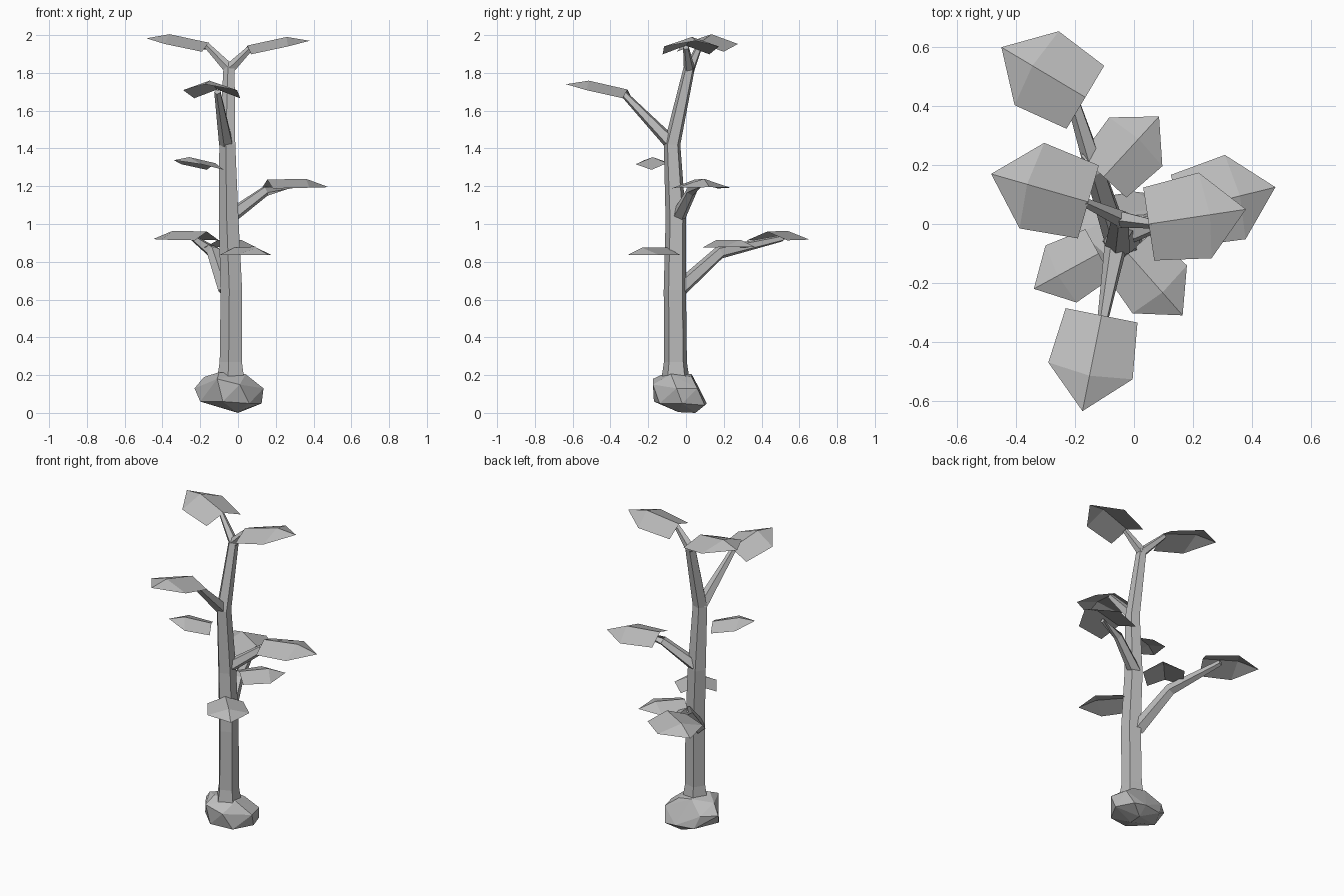
import bpy, bmesh, math
from mathutils import Vector

cube = bpy.data.objects.get("Cube")
if cube:
    bpy.data.objects.remove(cube, do_unlink=True)

grey = bpy.data.materials.new("plain_grey")
grey.use_nodes = True
grey.diffuse_color = (0.5, 0.5, 0.5, 1)
grey.node_tree.nodes["Principled BSDF"].inputs["Base Color"].default_value = (0.5, 0.5, 0.5, 1)


def finish(name, bm, closed=True):
    if closed:
        bmesh.ops.recalc_face_normals(bm, faces=bm.faces)
    mesh = bpy.data.meshes.new(name)
    bm.to_mesh(mesh)
    bm.free()
    mesh.materials.append(grey)
    obj = bpy.data.objects.new(name, mesh)
    bpy.context.collection.objects.link(obj)
    return obj


def limb(name, path, radii, upright=False, sides=5, start=-105):
    """Faceted tapering tube along a path."""
    bm = bmesh.new()
    pts = [Vector(p) for p in path]
    rings = []
    for i, (p, r) in enumerate(zip(pts, radii)):
        a, b = pts[max(i - 1, 0)], pts[min(i + 1, len(pts) - 1)]
        axis = Vector((0, 0, 1)) if upright else (b - a).normalized()
        u = (Vector((1, 0, 0)) - axis * axis.x)
        if u.length < 0.5:
            u = Vector((0, 1, 0)) - axis * axis.y
        u.normalize()
        v = axis.cross(u)
        ring = []
        for k in range(sides):
            t = math.radians(start) + math.tau * k / sides
            ring.append(bm.verts.new(p + r * (u * math.cos(t) + v * math.sin(t))))
        rings.append(ring)
    for low, high in zip(rings, rings[1:]):
        for k in range(sides):
            j = (k + 1) % sides
            bm.faces.new((low[k], low[j], high[j], high[k]))
    bm.faces.new(rings[0][::-1])
    bm.faces.new(rings[-1])
    return finish(name, bm)


def leaf(name, base, tip):
    """Folded leaf blade: raised midrib, drooping sides and tip."""
    base, tip = Vector(base), Vector(tip)
    flat = Vector((tip.x - base.x, tip.y - base.y, 0))
    size = flat.length
    along = flat / size
    side = Vector((-along.y, along.x, 0))
    droop = 0.14
    pitch = (tip.z - base.z) / size + droop

    def at(a, s, drop):
        return base + size * (along * a + side * s + Vector((0, 0, a * pitch - drop)))

    bm = bmesh.new()
    root, mid, end = [bm.verts.new(at(a, 0, d)) for a, d in ((0, 0), (0.63, 0), (1, droop))]
    for s in (1, -1):
        near = bm.verts.new(at(0, s * 0.375, droop))
        far = bm.verts.new(at(0.58, s * 0.44, droop))
        for face in ((root, mid, far, near), (mid, end, far)):
            bm.faces.new(face if s > 0 else face[::-1])
    return finish(name, bm, closed=False)


# Root stone
bm = bmesh.new()
stone = [
    (-.10, -.10, .215), (.04, -.08, .205), (-.06, .03, .205), (.03, .03, .19),
    (-.18, -.03, .19), (-.23, 0, .13), (-.11, -.175, .18), (.01, -.175, .15),
    (.135, -.05, .13), (.11, .06, .13), (-.15, .07, .13), (0, .11, .05),
    (-.12, .09, .05), (-.2, -.05, .06), (-.08, -.17, .06), (.06, -.14, .05),
    (.125, -.02, .05), (.08, .10, .04), (0, .05, 0), (-.01, -.04, .004)]
for p in stone:
    bm.verts.new(p)
hull = bmesh.ops.convex_hull(bm, input=bm.verts)
bmesh.ops.delete(bm, geom=list({g for g in hull["geom_interior"] + hull["geom_unused"]
                               if isinstance(g, bmesh.types.BMVert)}), context='VERTS')
finish("root_stone", bm)

# Trunk
limb("trunk",
     [(-.033, -.055, .18), (-.033, -.055, .27), (-.03, -.058, .65), (-.045, -.053, 1.02),
      (-.053, -.073, 1.42), (-.045, .018, 1.83)],
     [.078, .064, .062, .057, .046, .032], upright=True)

# Branches
limb("back_branch", [(-.06, -.04, .65), (-.13, .18, .85), (-.235, .51, .925)], [.045, .036, .018])
limb("left_branch", [(-.04, -.04, 1.04), (.145, .03, 1.175), (.3, .07, 1.205)], [.04, .028, .014])
limb("front_branch", [(-.06, -.07, 1.42), (-.108, -.34, 1.7)], [.04, .018])
limb("top_right_branch", [(-.045, .018, 1.82), (-.17, .075, 1.95)], [.03, .016])
limb("top_left_branch", [(-.045, .018, 1.82), (.07, .0, 1.935)], [.03, .016])

# Leaves: base of the midrib, then tip
leaves = {
    "back_branch_leaf": ((-.165, .43, .96), (-.45, .60, .92)),
    "back_elbow_leaf": ((-.103, .16, .915), (.085, .365, .878)),
    "front_branch_leaf": ((-.11, -.31, 1.712), (-.175, -.635, 1.74)),
    "top_right_leaf": ((-.155, .075, 1.96), (-.485, .17, 1.983)),
    "top_left_leaf": ((.05, 0, 1.945), (.38, .05, 1.97)),
    "left_branch_leaf": ((.155, .045, 1.235), (.48, .125, 1.195)),
    "trunk_front_left_leaf": ((-.02, -.10, .875), (.165, -.31, .835)),
    "trunk_front_right_leaf": ((-.12, -.10, 1.322), (-.34, -.22, 1.338)),
}
for name, (base, tip) in leaves.items():
    leaf(name, base, tip)
